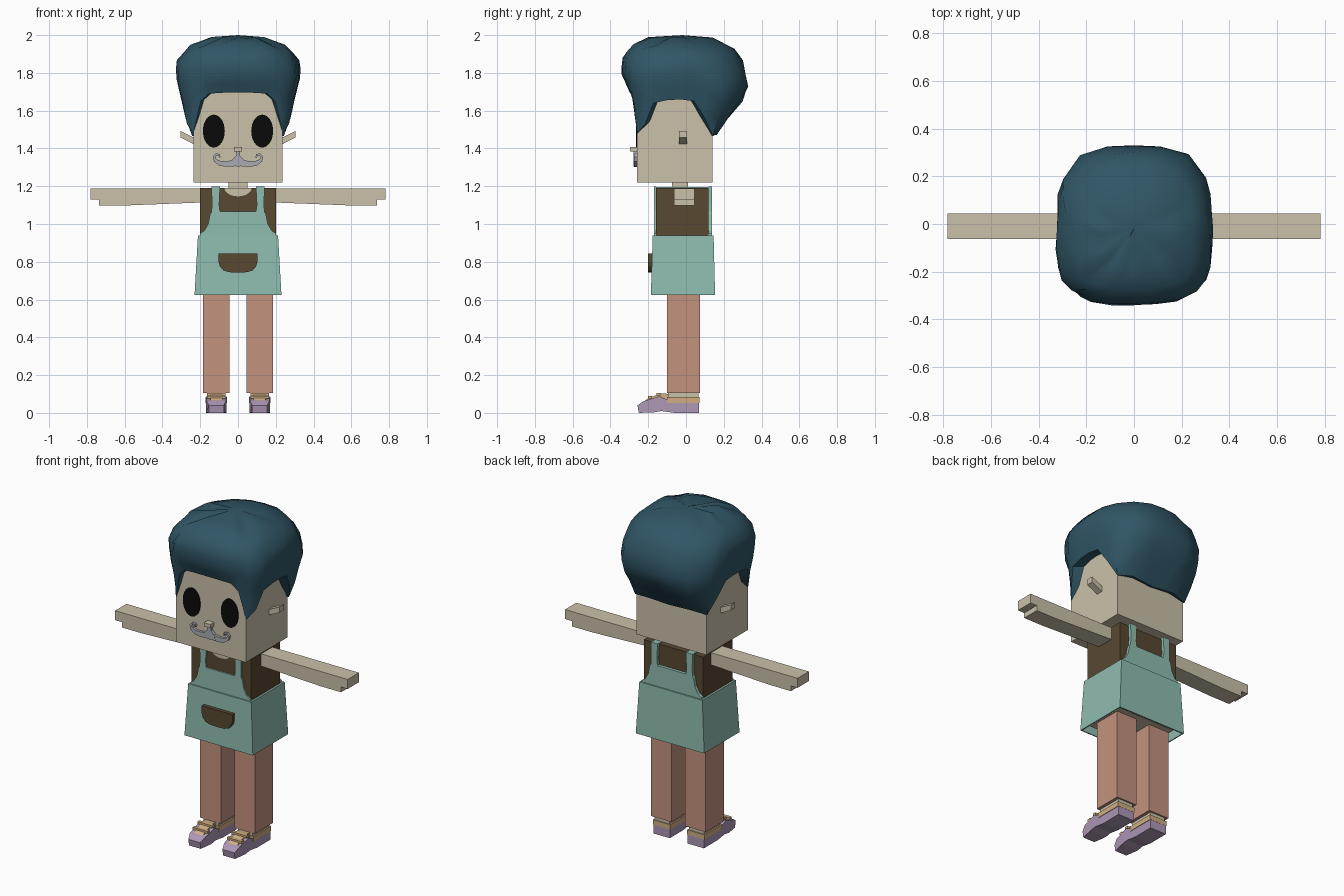
import bpy, bmesh, math, random
from mathutils import Vector

random.seed(4)
cube = bpy.data.objects.get("Cube")
if cube:
    bpy.data.objects.remove(cube, do_unlink=True)


def material(name, r, g, b):
    lin = [(c / 255 / 12.92) if c < 11 else ((c / 255 + 0.055) / 1.055) ** 2.4 for c in (r, g, b)]
    m = bpy.data.materials.new(name)
    m.use_nodes = True
    m.diffuse_color = (*lin, 1)
    m.node_tree.nodes["Principled BSDF"].inputs["Base Color"].default_value = (*lin, 1)
    return m


SKIN = material("skin", 202, 193, 170)
HAIR = material("dark_blue_hair", 48, 86, 102)
BLACK = material("black", 10, 10, 10)
GREY = material("grey", 168, 171, 178)
BROWN = material("brown", 88, 72, 49)
TEAL = material("teal", 143, 188, 175)
PINK = material("dusty_pink", 196, 146, 126)
PURPLE = material("mauve", 174, 151, 182)
TAN = material("tan", 208, 174, 130)


def finish(name, bm, mat):
    bmesh.ops.recalc_face_normals(bm, faces=bm.faces)
    me = bpy.data.meshes.new(name)
    bm.to_mesh(me)
    bm.free()
    me.materials.append(mat)
    ob = bpy.data.objects.new(name, me)
    bpy.context.collection.objects.link(ob)
    return ob


def prism(name, pts, lo, hi, mat, axis="y", taper=None):
    """Extrude a flat outline: (x, z) along y, or (y, z) along x."""
    bm = bmesh.new()
    def place(p, d):
        return (p[0], d, p[1]) if axis == "y" else (d, p[0], p[1])
    a = [bm.verts.new(place(p, lo)) for p in pts]
    b = [bm.verts.new(place(p, hi)) for p in pts]
    bm.faces.new(a)
    bm.faces.new(b[::-1])
    for i in range(len(pts)):
        j = (i + 1) % len(pts)
        bm.faces.new((a[i], a[j], b[j], b[i]))
    if taper:
        for v in bm.verts:
            v.co = taper(v.co)
    return finish(name, bm, mat)


def box(name, x, y, z, mat):
    return prism(name, [(x[0], z[0]), (x[1], z[0]), (x[1], z[1]), (x[0], z[1])], y[0], y[1], mat)


def mirrored(half):
    return half + [(-x, z) for x, z in reversed(half) if x]


def ribbon(points, widths):
    """Outline of a path with varying width."""
    left, right = [], []
    for i, p in enumerate(points):
        d = Vector(points[min(i + 1, len(points) - 1)]) - Vector(points[max(i - 1, 0)])
        n = Vector((-d.y, d.x)).normalized() * widths[i] / 2
        left.append(tuple(Vector(p) + n))
        right.append(tuple(Vector(p) - n))
    return left + right[::-1]


# Head, neck and face
box("head", (-.235, .235), (-.26, .14), (1.22, 1.74), SKIN)
box("neck", (-.05, .05), (-.075, .01), (1.15, 1.23), SKIN)
box("nose", (-.022, .022), (-.297, -.25), (1.385, 1.408), SKIN)
stem = [(0, 1.305), (.04, 1.308), (.035, 1.335), (.012, 1.36), (.01, 1.385), (0, 1.385)]
prism("moustache_middle", mirrored(stem), -.277, -.258, GREY)
curl = [(.02, 1.322), (.06, 1.318), (.095, 1.321), (.12, 1.336), (.127, 1.355),
        (.115, 1.369), (.1, 1.366), (.096, 1.352)]
for s, side in ((1, "left"), (-1, "right")):
    path = [(s * x, z) for x, z in curl]
    prism("moustache_curl_" + side, ribbon(path, [.034, .03, .026, .018, .013, .011, .01, .008]),
          -.275, -.258, GREY)
    oval = [(s * .128 + .058 * math.cos(t * math.tau / 32), 1.492 + .087 * math.sin(t * math.tau / 32))
            for t in range(32)]
    prism("eye_" + side, oval, -.265, -.258, BLACK)
    ear = [(.23, 1.455), (.305, 1.492), (.305, 1.458), (.23, 1.42)]
    prism("ear_" + side, [(s * x, z) for x, z in ear], -.037, .005, SKIN)

# Hair: rings around the head that rise from an uneven hem
sections = [  # height, half width, front, back, squareness
    (1.45, .262, -.268, .148, 9), (1.60, .285, -.275, .25, 6), (1.69, .308, -.295, .335, 4.2),
    (1.80, .332, -.345, .318, 3), (1.88, .318, -.337, .295, 2.7), (1.95, .25, -.285, .235, 2.5),
    (1.985, .14, -.2, .14, 2.3)]
hem = [(0, 1.695), (18, 1.695), (34, 1.69), (42, 1.65), (50, 1.48), (60, 1.53), (69, 1.64),
       (82, 1.655), (96, 1.66), (109, 1.65), (120, 1.56), (130, 1.465), (147, 1.48), (164, 1.475),
       (180, 1.47)]
CY = -.06


def section_at(z):
    for a, b in zip(sections, sections[1:]):
        if z <= b[0]:
            t = max(0, (z - a[0]) / (b[0] - a[0]))
            return [p + (q - p) * t for p, q in zip(a, b)][1:]
    return sections[-1][1:]


def on_section(angle, z, w, front, back, n):
    dx, dy = math.sin(angle), -math.cos(angle)
    depth = (back - CY) if dy > 0 else (CY - front)
    r = ((abs(dx) / w) ** n + (abs(dy) / depth) ** n) ** (-1 / n)
    return Vector((dx * r, CY + dy * r, z))


columns = hem + [(360 - a, z) for a, z in hem[-2:0:-1]]
bm = bmesh.new()
rings = []
inner = [bm.verts.new(on_section(math.radians(a), z + .012, .222, -.25, .13, 12)) for a, z in columns]
rings.append(inner)
for t in (0, .17, .34, .5, .64, .77, .89, 1):
    ring = []
    for a, z in columns:
        h = z + (1.985 - z) * t
        p = on_section(math.radians(a), h, *section_at(h))
        if .3 < t < 1:
            k = 1 + random.uniform(-.02, .015)
            p = Vector((p.x * k, CY + (p.y - CY) * k, p.z))
        if t == 1:
            p.z += random.uniform(-.015, .006)
        ring.append(bm.verts.new(p))
    rings.append(ring)
count = len(columns)
for lower, upper in zip(rings, rings[1:]):
    for i in range(count):
        j = (i + 1) % count
        bm.faces.new((lower[i], lower[j], upper[j], upper[i]))
crown = bm.verts.new((0, -.02, 2.0))
for i in range(count):
    bm.faces.new((rings[-1][i], rings[-1][(i + 1) % count], crown))
hair = finish("hair", bm, HAIR)
bpy.ops.object.select_all(action="DESELECT")
hair.select_set(True)
bpy.context.view_layer.objects.active = hair
bpy.ops.object.shade_smooth_by_angle(angle=math.radians(42))

# Shirt with an open collar
box("shirt", (-.2, .2), (-.16, .12), (.7, 1.19), BROWN)
box("hips", (-.19, .19), (-.15, .11), (.65, .71), SKIN)
collar = [(.072 * math.cos(t * math.pi / 10), 1.191 - .045 * math.sin(t * math.pi / 10)) for t in range(11)]
prism("collar_opening", collar, -.164, -.155, SKIN)

# Apron: flared skirt open below, bibs, straps and pocket
bm = bmesh.new()
bmesh.ops.create_cube(bm, size=1)
for v in bm.verts:
    top = v.co.z > 0
    w, front, back, z = (.212, -.176, .146, .94) if top else (.23, -.186, .154, .625)
    v.co = (math.copysign(w, v.co.x), front if v.co.y < 0 else back, z)
bmesh.ops.delete(bm, geom=[f for f in bm.faces if f.calc_center_median().z < .63], context="FACES")
skirt = finish("apron_skirt", bm, TEAL)
solid = skirt.modifiers.new("thickness", "SOLIDIFY")
solid.thickness = .01
solid.offset = -1
bib = [(0, .93), (.205, .93), (.2, .95), (.178, .965), (.158, 1.0), (.148, 1.05), (.14, 1.065),
       (.138, 1.1), (.14, 1.198), (.095, 1.198), (.1, 1.1), (.095, 1.066), (0, 1.066)]
prism("apron_front", mirrored(bib), -.169, -.16, TEAL)
prism("apron_back", mirrored(bib), .12, .138, TEAL)
for s, side in ((1, "left"), (-1, "right")):
    box("shoulder_strap_" + side, sorted((s * .095, s * .14)), (-.165, .13), (1.185, 1.196), TEAL)
pocket = [(0, .743), (.05, .745), (.078, .755), (.096, .776), (.103, .8), (.103, .845), (0, .845)]
prism("pocket", mirrored(pocket), -.202, -.175, BROWN)

# Arms, legs and shoes
arm = [(.19, 1.188), (.782, 1.188), (.782, 1.13), (.737, 1.13), (.737, 1.098), (.6, 1.098), (.19, 1.114)]
shoe = [(-.25, 0), (-.257, .04), (-.225, .062), (-.14, .088), (-.1, .07), (-.09, .055), (.07, .055),
        (.07, 0), (-.06, 0), (-.13, .01), (-.17, .003)]
tongue = [(-.235, .05), (-.2, .078), (-.13, .104), (-.09, .1), (-.08, .06)]
for s, side in ((1, "left"), (-1, "right")):
    cx = s * .115

    def toe(co):
        k = .72 if co.y < -.24 else .93 if co.y < -.2 else 1
        return Vector((cx + (co.x - cx) * k, co.y, co.z))

    prism("arm_" + side, [(s * x, z) for x, z in arm], -.063, .045, SKIN)
    box("leg_" + side, (cx - .069, cx + .069), (-.1, .075), (.104, .66), PINK)
    box("sock_" + side, (cx - .05, cx + .05), (-.095, .065), (.08, .108), SKIN)
    prism("shoe_" + side, shoe, cx - .055, cx + .055, PURPLE, "x", toe)
    prism("shoe_tongue_" + side, tongue, cx - .034, cx + .034, TAN, "x", toe)
    box("shoe_collar_" + side, (cx - .058, cx + .058), (-.1, .071), (.053, .083), TAN)
    for i, y in enumerate((-.19, -.145)):
        z = .075 + i * .017
        box(f"lace_{i + 1}_{side}", (cx - .05, cx + .05), (y - .01, y + .01), (z, z + .014), TAN)
